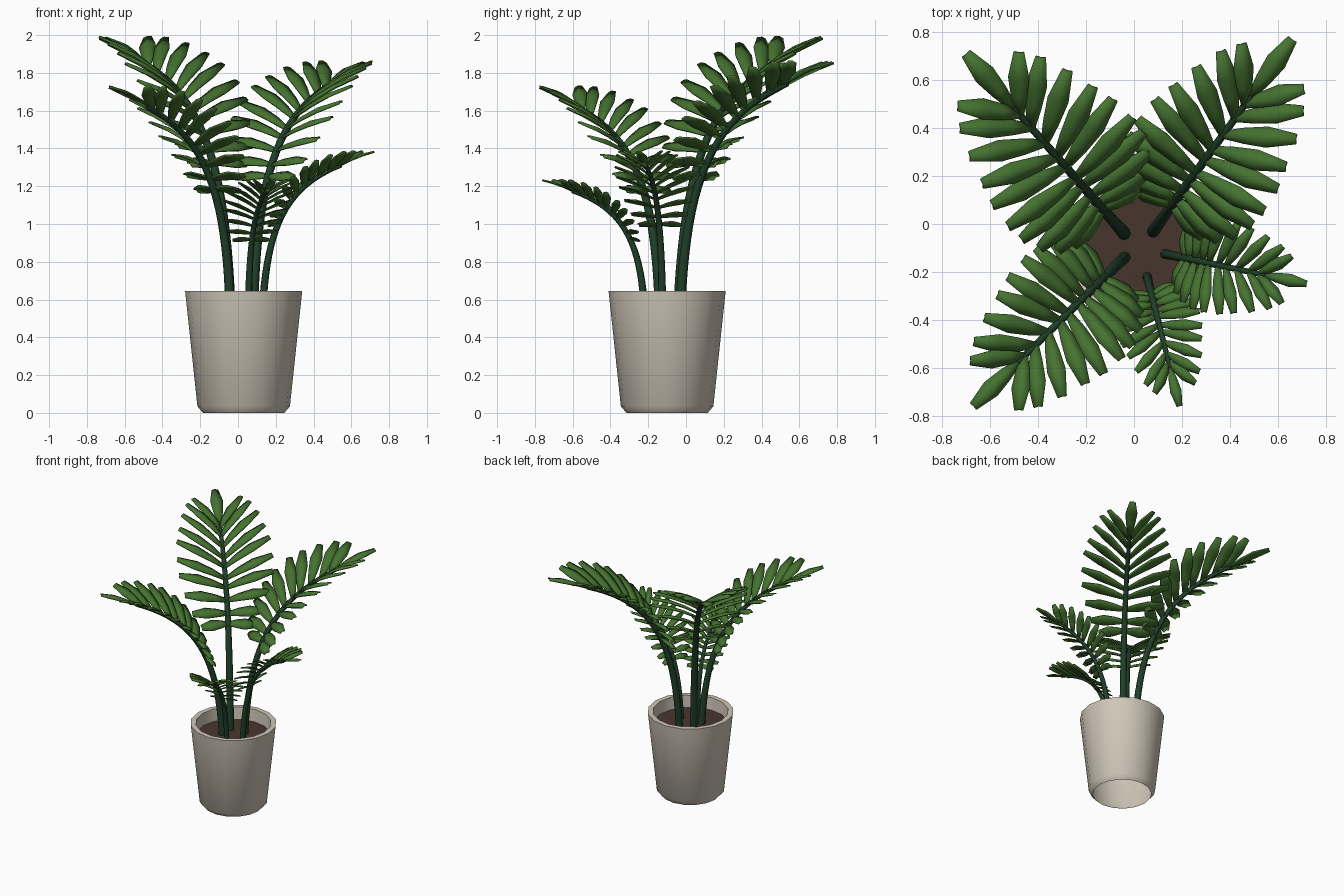
import bpy, bmesh, math
from mathutils import Vector, Matrix
from mathutils.geometry import interpolate_bezier

if "Cube" in bpy.data.objects:
    bpy.data.objects.remove(bpy.data.objects["Cube"], do_unlink=True)


def material(name, rgb):
    m = bpy.data.materials.new(name)
    m.use_nodes = True
    m.diffuse_color = (*rgb, 1)
    m.node_tree.nodes["Principled BSDF"].inputs["Base Color"].default_value = (*rgb, 1)
    return m


CLAY = material("warm grey clay", (0.63, 0.57, 0.48))
SOIL = material("brown soil", (0.066, 0.036, 0.027))
STEM = material("dark green stem", (0.014, 0.05, 0.022))
LEAF = material("leaf green", (0.06, 0.17, 0.03))

SOIL_Z = 0.55
POT = Vector((0.03, -0.10, 0))


def finish(bm, name, mat, angle=40, recalc=True):
    if recalc:
        bmesh.ops.recalc_face_normals(bm, faces=bm.faces)
    me = bpy.data.meshes.new(name)
    bm.to_mesh(me)
    bm.free()
    me.materials.append(mat)
    ob = bpy.data.objects.new(name, me)
    bpy.context.collection.objects.link(ob)
    bpy.ops.object.select_all(action='DESELECT')
    ob.select_set(True)
    bpy.context.view_layer.objects.active = ob
    bpy.ops.object.shade_smooth_by_angle(angle=math.radians(angle))
    return ob


def loft(bm, rows, closed=True, caps=True):
    """Bridge rows of points; closed rows become tubes, capped on request."""
    rows = [[bm.verts.new(p) for p in row] for row in rows]
    n = len(rows[0])
    for a, b in zip(rows, rows[1:]):
        for i in range(n if closed else n - 1):
            j = (i + 1) % n
            bm.faces.new((a[i], a[j], b[j], b[i]))
    if caps:
        bm.faces.new(rows[0])
        bm.faces.new(rows[-1])


def circle(radius, z, sides=16):
    return [POT + Vector((radius * math.cos(a), radius * math.sin(a), z))
            for a in (2 * math.pi * i / sides for i in range(sides))]


# Pot: open shell from the foot, over the rim, down past the soil
bm = bmesh.new()
profile = [(0.215, 0), (0.245, 0.035), (0.31, 0.645), (0.272, 0.645), (0.262, 0.5)]
loft(bm, [circle(r, z) for r, z in profile], caps=False)
finish(bm, "pot", CLAY, 35)

# Soil disc
bm = bmesh.new()
loft(bm, [circle(0.264, SOIL_Z - 0.03), circle(0.268, SOIL_Z)])
finish(bm, "soil", SOIL)

# Frond centre line in its own plane: x outward, z up
CURVE = [Vector(p) for p in ((0, 0, 0), (0.04, 0, 0.68), (0.2, 0, 1.02), (0.7, 0, 1.2))]
REACH, RISE = 0.99, 1.31
STEPS = 61
PATH = interpolate_bezier(*CURVE, STEPS)
LENGTHS = [0.19, 0.25, 0.30, 0.34, 0.36, 0.37, 0.365, 0.355, 0.33, 0.29]
BLADE = [(0, 0.03), (0.3, 0.064), (0.62, 0.086), (1, 0.042)]


def frame(t):
    i = min(round(t * (STEPS - 1)), STEPS - 1)
    tangent = (PATH[min(i + 1, STEPS - 1)] - PATH[max(i - 1, 0)]).normalized()
    return PATH[i], tangent, Vector((-tangent.z, 0, tangent.x))


def leaflet(bm, base, direction, up, length, shape, twist=0):
    """Arched blade that widens, then narrows to a blunt tip."""
    across = direction.cross(up).normalized()
    across.rotate(Matrix.Rotation(twist, 3, direction))
    normal = across.cross(direction).normalized()
    rows = []
    for u, width in BLADE:
        mid = base + direction * (length * u) + normal * (0.14 * length * u * (1 - u))
        rows.append([shape @ (mid + across * (width * s / 2)
                              + normal * (0.16 * width * (1 - abs(s))))
                     for s in (-1, 0, 1)])
    loft(bm, rows, closed=False, caps=False)


def frond(name, root, tip):
    root, tip = Vector((*root, SOIL_Z)), Vector(tip)
    span = tip - root
    kr, kz = span.xy.length / REACH, span.z / RISE
    k = (kr + kz) / 2
    shape = (Matrix.Translation(root)
             @ Matrix.Rotation(math.atan2(span.y, span.x), 4, 'Z')
             @ Matrix.Diagonal((kr, k, kz, 1)))

    # Tapered stem
    bm = bmesh.new()
    rings = []
    for i in range(21):
        t = i / 20
        p, tangent, up = frame(t)
        radius = (0.027 - 0.013 * t) / math.sqrt(k)
        rings.append([shape @ (p + radius * (math.cos(a) * up + Vector((0, math.sin(a), 0))))
                      for a in (math.tau * j / 8 for j in range(8))])
    loft(bm, rings)
    finish(bm, name + "_stem", STEM, 60)

    # Paired leaflets swing forward towards the tip and tilt like louvres
    bm = bmesh.new()
    last = len(LENGTHS) - 1
    for i, length in enumerate(LENGTHS):
        f = i / last
        base, tangent, up = frame(0.43 + 0.54 * f)
        sweep = math.radians(96 - 60 * f)
        lift = math.radians(9 + 8 * f)
        twist = math.radians(35 - 20 * f)
        for side in (1, -1):
            out = Vector((0, side * math.cos(lift), 0)) + up * math.sin(lift)
            direction = tangent * math.cos(sweep) + out * math.sin(sweep)
            normal = up * math.cos(lift) - Vector((0, side * math.sin(lift), 0))
            leaflet(bm, base, direction, normal, length, shape, side * twist)
    # End leaflet
    base, tangent, up = frame(1)
    direction = Vector((REACH, 0, RISE)) - base
    leaflet(bm, base, direction.normalized(), up, direction.length, shape)
    ob = finish(bm, name + "_leaflets", LEAF, 50, recalc=False)
    solid = ob.modifiers.new("thickness", 'SOLIDIFY')
    solid.thickness = 0.01 * k
    solid.offset = 0


frond("back_right_frond", (-0.04, -0.04), (-0.70, 0.71, 1.98))
frond("back_left_frond", (0.08, -0.03), (0.66, 0.77, 1.85))
frond("front_right_frond", (-0.04, -0.14), (-0.67, -0.76, 1.72))
frond("left_frond", (0.13, -0.125), (0.72, -0.25, 1.38))
frond("front_frond", (0.055, -0.22), (0.19, -0.76, 1.23))
